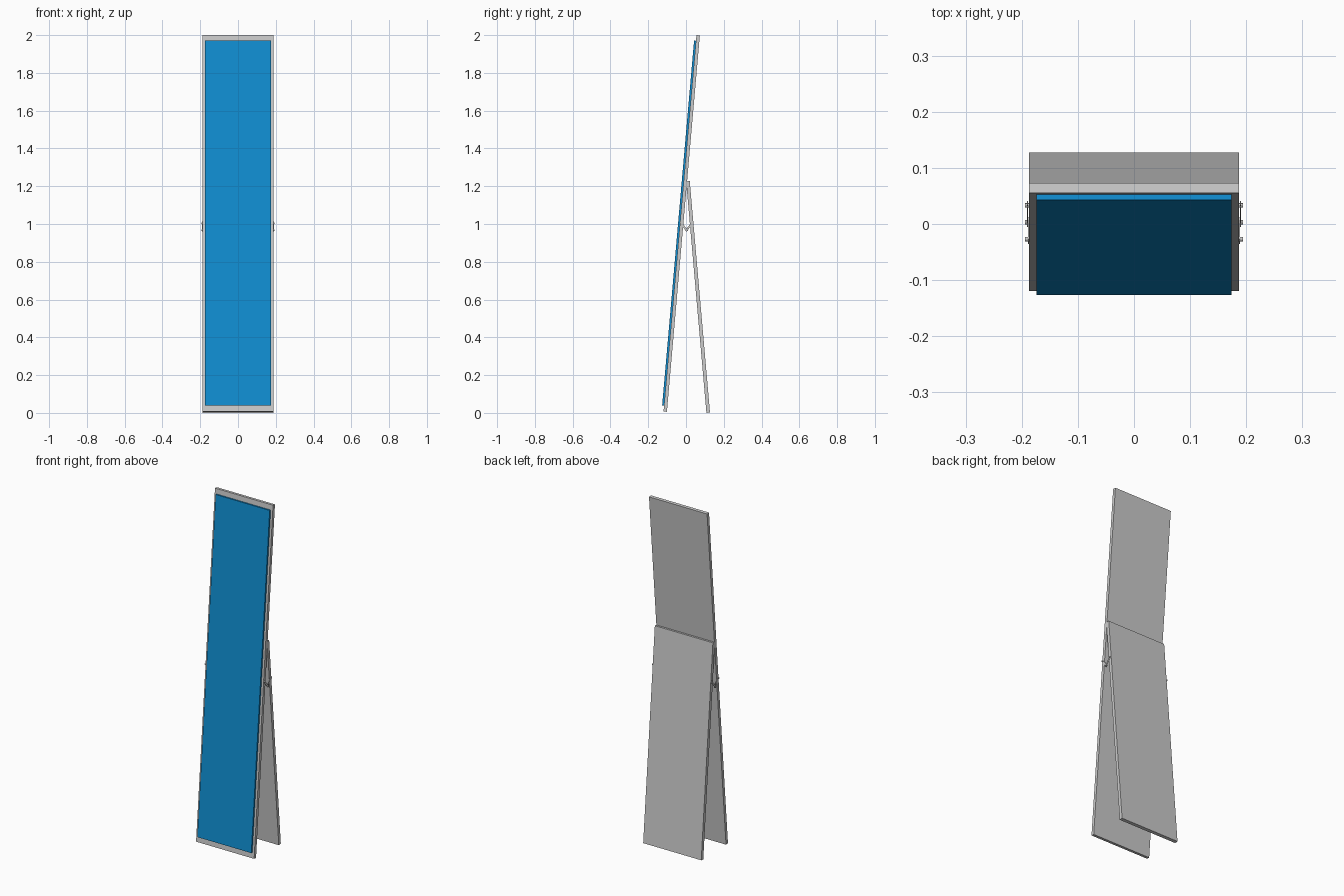
import bpy, bmesh
from math import radians, sin, cos
from mathutils import Vector, Matrix

if "Cube" in bpy.data.objects:
    bpy.data.objects.remove(bpy.data.objects["Cube"])


def finish(bm, name, material=None):
    bmesh.ops.recalc_face_normals(bm, faces=bm.faces)
    mesh = bpy.data.meshes.new(name)
    bm.to_mesh(mesh)
    bm.free()
    ob = bpy.data.objects.new(name, mesh)
    bpy.context.collection.objects.link(ob)
    if material:
        mesh.materials.append(material)
    return ob


def prism(name, x0, x1, profile, material=None):
    """Extrude a (y, z) profile from x0 to x1."""
    bm = bmesh.new()
    face = bm.faces.new([bm.verts.new((x0, y, z)) for y, z in profile])
    ext = bmesh.ops.extrude_face_region(bm, geom=[face])
    moved = [v for v in ext["geom"] if isinstance(v, bmesh.types.BMVert)]
    bmesh.ops.translate(bm, verts=moved, vec=(x1 - x0, 0, 0))
    return finish(bm, name, material)


def leaning(origin, angle, u0, u1, n0, n1):
    """Rectangle in the side plane: u runs up the lean, n across it."""
    o = Vector(origin)
    u = Vector((sin(angle), cos(angle)))
    n = Vector((cos(angle), -sin(angle)))
    return [tuple(o + u * a + n * b)
            for a, b in ((u0, n0), (u0, n1), (u1, n1), (u1, n0))]


def link(name, side, x_in, x_out, a, b, over=0.007, half=0.005):
    """Flat bar joining two pivots in the side plane."""
    a, b = Vector(a), Vector(b)
    d = (b - a).normalized()
    p = Vector((-d.y, d.x)) * half
    a, b = a - d * over, b + d * over
    prism(name, side * x_in, side * x_out, [a + p, a - p, b - p, b + p])


def bolt(name, side, x_in, x_out, pivot, r):
    bm = bmesh.new()
    m = Matrix.Translation((side * (x_in + x_out) / 2, *pivot)) @ Matrix.Rotation(radians(90), 4, 'Y')
    bmesh.ops.create_cone(bm, cap_ends=True, segments=16, radius1=r, radius2=r,
                          depth=x_out - x_in, matrix=m)
    ob = finish(bm, name)
    bpy.context.view_layer.objects.active = ob
    ob.select_set(True)
    bpy.ops.object.shade_smooth_by_angle()
    ob.select_set(False)


lean = radians(5)
W = 0.187
blue = bpy.data.materials.new("display_blue")
blue.diffuse_color = (0.005, 0.27, 0.64, 1)
blue.use_nodes = True
blue.node_tree.nodes["Principled BSDF"].inputs["Base Color"].default_value = blue.diffuse_color

# Tall front board and blue display sheet on its face
front = (-0.119, 0.0075)
prism("front_board", -W, W, leaning(front, lean, 0, 2.0, 0, 0.018))
prism("display_sheet", -0.174, 0.174, leaning(front, lean, 0.032, 1.97, -0.01, 0), blue)

# Shorter rear support board
prism("rear_board", -W, W, leaning((0.127, 0.002), -lean, 0, 1.23, -0.019, 0))

# Folding braces on both edges
front_pivot, mid_pivot, rear_pivot = (-0.027, 1.005), (0.003, 0.968), (0.033, 1.005)
for side, tag in ((1, "right"), (-1, "left")):
    link(f"front_link_{tag}", side, 0.187, 0.189, front_pivot, mid_pivot)
    link(f"rear_link_{tag}", side, 0.189, 0.191, rear_pivot, mid_pivot)
    for part, pivot in (("front", front_pivot), ("middle", mid_pivot), ("rear", rear_pivot)):
        bolt(f"{part}_bolt_{tag}", side, 0.186, 0.194, pivot, 0.004)
